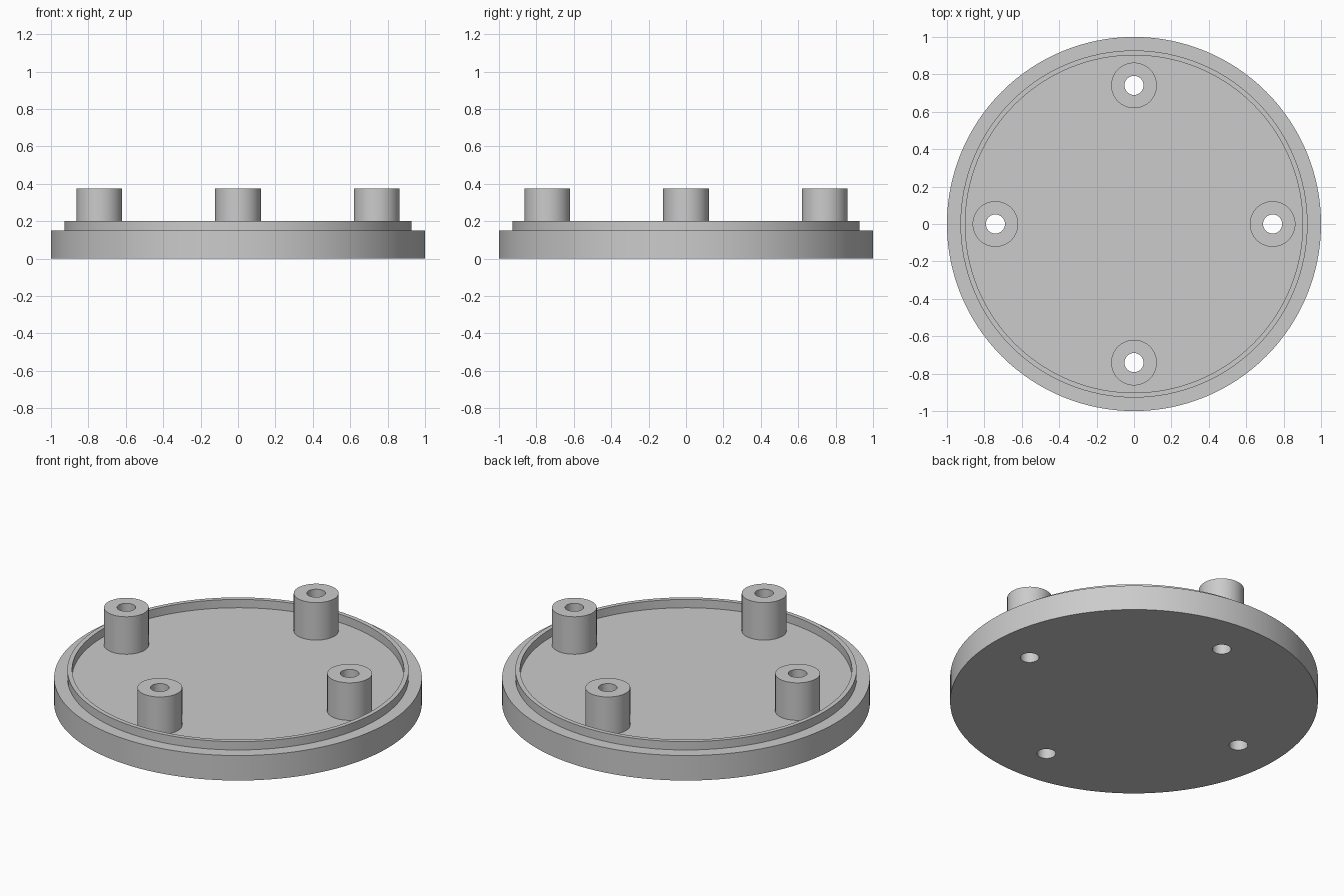
import bpy, bmesh
from math import cos, sin, pi, radians

cube = bpy.data.objects.get("Cube")
if cube:
    bpy.data.objects.remove(cube, do_unlink=True)

grey = bpy.data.materials.new("plain grey")
grey.use_nodes = True
grey.diffuse_color = (0.6, 0.6, 0.6, 1)
grey.node_tree.nodes["Principled BSDF"].inputs["Base Color"].default_value = (0.6, 0.6, 0.6, 1)


def lathe(name, profile, sides, center=(0, 0), caps=True):
    """Turn a (radius, height) profile around a vertical axis."""
    bm = bmesh.new()
    rings = [[bm.verts.new((r * cos(2 * pi * i / sides), r * sin(2 * pi * i / sides), z))
              for i in range(sides)] for r, z in profile]
    for low, high in zip(rings, rings[1:]):
        for i in range(sides):
            j = (i + 1) % sides
            bm.faces.new((low[i], low[j], high[j], high[i]))
    if caps:
        bm.faces.new(rings[0][::-1])
        bm.faces.new(rings[-1])
    mesh = bpy.data.meshes.new(name)
    bm.to_mesh(mesh)
    bm.free()
    mesh.materials.append(grey)
    obj = bpy.data.objects.new(name, mesh)
    obj.location = (*center, 0)
    bpy.context.collection.objects.link(obj)
    return obj


def smooth(obj):
    bpy.ops.object.select_all(action="DESELECT")
    obj.select_set(True)
    bpy.context.view_layer.objects.active = obj
    bpy.ops.object.shade_smooth_by_angle(angle=radians(30))


RIM_Z, FLOOR_Z, POST_Z = 0.2, 0.15, 0.375
POST_R, HOLE_R, POST_DIST = 0.122, 0.051, 0.741
places = {"right": (-POST_DIST, 0), "left": (POST_DIST, 0),
          "front": (0, -POST_DIST), "back": (0, POST_DIST)}

# Round lid with a stepped edge and a raised lip around the floor
lid = lathe("lid_plate", [(1, 0), (1, FLOOR_Z), (0.928, FLOOR_Z), (0.928, RIM_Z),
                          (0.902, RIM_Z), (0.902, FLOOR_Z)], 128)

# Screw holes through the lid
for side, spot in places.items():
    cutter = lathe("hole_cutter_" + side, [(HOLE_R, -0.1), (HOLE_R, 0.5)], 48, spot)
    cutter.hide_render = True
    cut = lid.modifiers.new("hole_" + side, "BOOLEAN")
    cut.operation = "DIFFERENCE"
    cut.solver = "EXACT"
    cut.object = cutter
    bpy.context.view_layer.objects.active = lid
    bpy.ops.object.modifier_apply(modifier=cut.name)
    bpy.data.objects.remove(cutter, do_unlink=True)
smooth(lid)

# Hollow screw posts standing on the floor
for side, spot in places.items():
    smooth(lathe("screw_post_" + side, [(POST_R, FLOOR_Z), (POST_R, POST_Z),
                                        (HOLE_R, POST_Z), (HOLE_R, FLOOR_Z)],
                 48, spot, caps=False))
